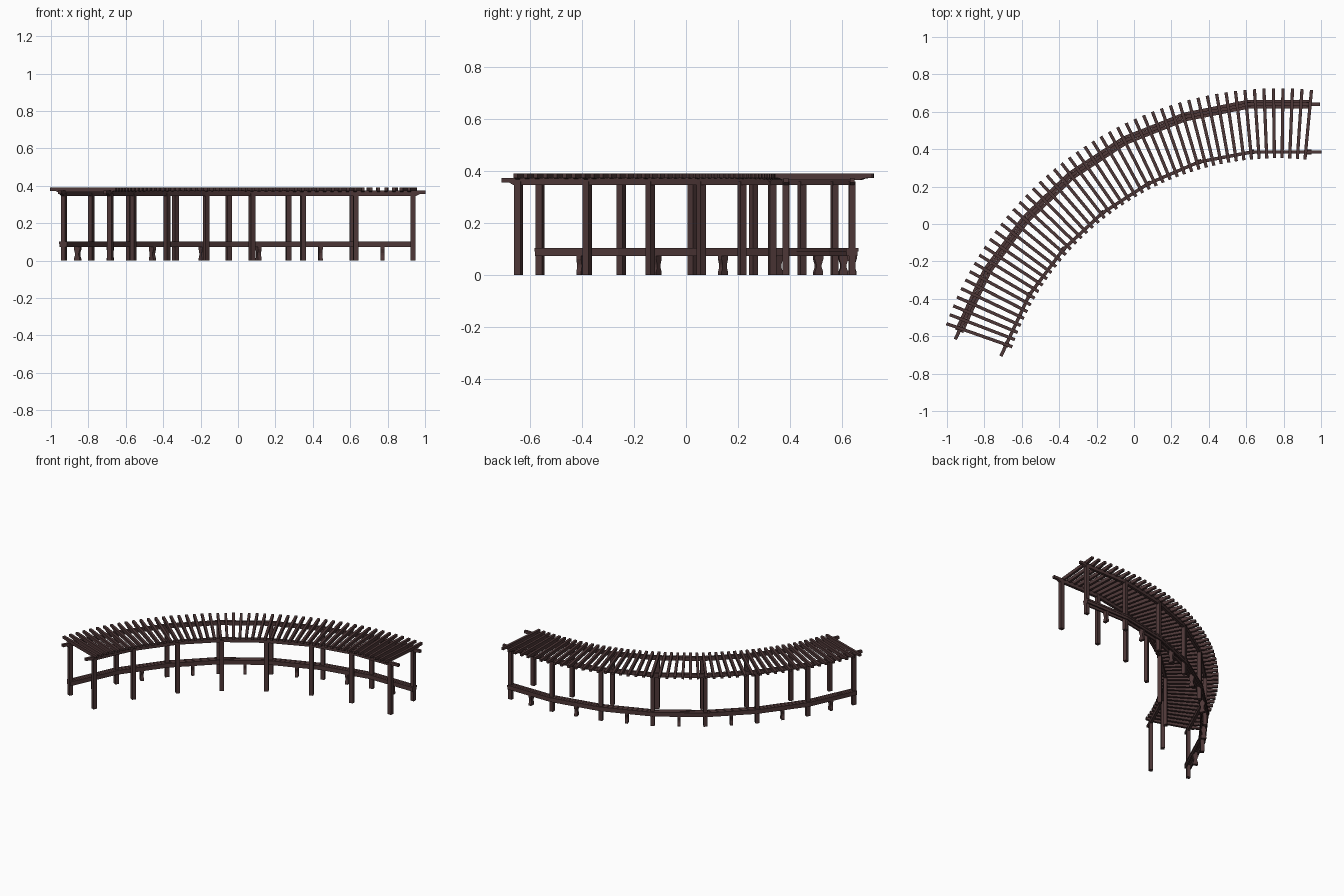
import bpy, bmesh, math
from mathutils import Vector

if "Cube" in bpy.data.objects:
    bpy.data.objects.remove(bpy.data.objects["Cube"])

wood = bpy.data.materials.new("dark brown wood")
wood.diffuse_color = (0.076, 0.039, 0.039, 1)
wood.use_nodes = True
wood.node_tree.nodes["Principled BSDF"].inputs["Base Color"].default_value = wood.diffuse_color

# Arc centre and post positions (right end to left end)
C = Vector((0.772, -1.156))
OUTER = [Vector(p) for p in ((0.935, 0.64), (0.61, 0.64), (0.27, 0.572), (-0.05, 0.446),
                             (-0.335, 0.26), (-0.58, 0.025), (-0.785, -0.25), (-0.93, -0.562))]
INNER = [Vector(p) for p in ((0.935, 0.385), (0.63, 0.385), (0.348, 0.332), (0.075, 0.215),
                             (-0.17, 0.058), (-0.38, -0.138), (-0.56, -0.38), (-0.683, -0.645))]


def finish(name, bm):
    bmesh.ops.recalc_face_normals(bm, faces=bm.faces)
    me = bpy.data.meshes.new(name)
    bm.to_mesh(me)
    bm.free()
    me.materials.append(wood)
    ob = bpy.data.objects.new(name, me)
    bpy.context.collection.objects.link(ob)
    return ob


def sweep(bm, pts, width, ztop, zlo, offset=0.0):
    """Mitred rectangular bar along a plan polyline; zlo is one bottom height per point."""
    n = len(pts)
    rings = []
    for i, p in enumerate(pts):
        a = (pts[i] - pts[max(i - 1, 0)]).normalized() if i else (pts[1] - pts[0]).normalized()
        b = (pts[i + 1] - p).normalized() if i < n - 1 else a
        t = (a + b).normalized()
        nrm = Vector((t.y, -t.x)) / max(t.dot(a), 0.3)
        l, r = p + nrm * (offset - width / 2), p + nrm * (offset + width / 2)
        rings.append([bm.verts.new((q.x, q.y, z)) for q, z in
                      ((l, zlo[i]), (r, zlo[i]), (r, ztop), (l, ztop))])
    for u, v in zip(rings, rings[1:]):
        for k in range(4):
            bm.faces.new((u[k], u[(k + 1) % 4], v[(k + 1) % 4], v[k]))
    bm.faces.new(rings[0])
    bm.faces.new(rings[-1][::-1])


def with_tails(pts, steps):
    """Add overhanging points beyond both ends of a polyline."""
    d0 = (pts[0] - pts[1]).normalized()
    d1 = (pts[-1] - pts[-2]).normalized()
    return [pts[0] + d0 * s for s in reversed(steps)] + pts + [pts[-1] + d1 * s for s in steps]


def tangent(pts, i):
    a, b = pts[max(i - 1, 0)], pts[min(i + 1, len(pts) - 1)]
    return (b - a).normalized()


# Posts
for name, row in (("outer_post", OUTER), ("inner_post", INNER)):
    for i, p in enumerate(row):
        t = tangent(row, i)
        bm = bmesh.new()
        sweep(bm, [p - t * 0.0135, p + t * 0.0135], 0.025, 0.36, [0, 0])
        finish(f"{name}_{i + 1}", bm)

# Roof beams with notched ends
for name, row, over in (("outer_beam", OUTER, 0.06), ("inner_beam", INNER, 0.055)):
    if name == "inner_beam":
        over = 0.068
    pts = with_tails(row, [0.018, 0.034, over])
    tail = [0.356, 0.355, 0.346]
    bm = bmesh.new()
    sweep(bm, pts, 0.018, 0.374, tail + [0.346] * len(row) + tail[::-1])
    finish(name, bm)

# Rafters: radial, seven to each bay, ends undercut
N = 50
for i in range(N):
    a = math.radians(84.6 + (160.65 - 84.6) * i / (N - 1))
    d = Vector((math.cos(a), math.sin(a)))
    pts = [C + d * r for r in (1.508, 1.523, 1.535, 1.835, 1.85, 1.881)]
    bm = bmesh.new()
    sweep(bm, pts, 0.017, 0.39, [0.373, 0.372, 0.366, 0.366, 0.372, 0.373])
    finish(f"rafter_{i + 1}", bm)

# Bench: three seat slats over two edge rails
seat = with_tails(OUTER, [0.012])
for k, off in enumerate((-0.0165, 0.0, 0.0165)):
    bm = bmesh.new()
    sweep(bm, seat, 0.0145, 0.103, [0.09] * len(seat), off)
    finish(f"seat_slat_{k + 1}", bm)
for k, off in enumerate((-0.0165, 0.0165)):
    bm = bmesh.new()
    sweep(bm, seat, 0.010, 0.09, [0.072] * len(seat), off)
    finish(f"seat_rail_{k + 1}", bm)

# Shaped bench legs at the middle of each bay
half = ((0.017, 0.0), (0.017, 0.012), (0.011, 0.028), (0.011, 0.04), (0.018, 0.062), (0.018, 0.09))
profile = list(half) + [(-w, z) for w, z in reversed(half)]
for i, (p, q) in enumerate(zip(OUTER, OUTER[1:])):
    m, t = (p + q) / 2, (q - p).normalized()
    nrm = Vector((t.y, -t.x))
    bm = bmesh.new()
    vs = []
    for w, z in profile:
        c = m + nrm * w - t * 0.01
        vs.append(bm.verts.new((c.x, c.y, z)))
    f = bm.faces.new(vs)
    new = bmesh.ops.extrude_face_region(bm, geom=[f])["geom"]
    bmesh.ops.translate(bm, vec=(t.x * 0.02, t.y * 0.02, 0),
                        verts=[v for v in new if isinstance(v, bmesh.types.BMVert)])
    finish(f"bench_leg_{i + 1}", bm)
